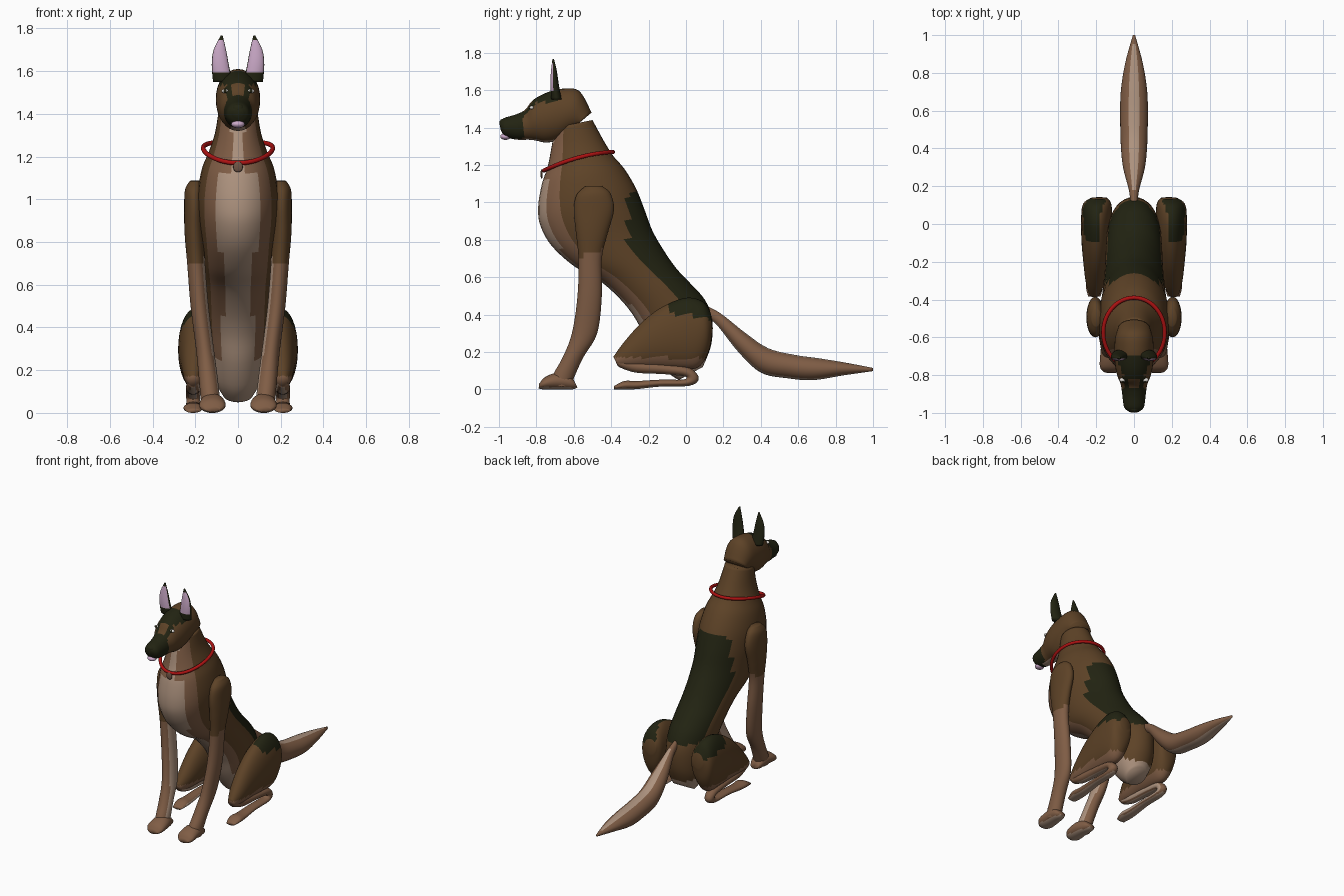
import bpy, bmesh, math
from mathutils import Vector

cube = bpy.data.objects.get("Cube")
if cube:
    bpy.data.objects.remove(cube)


def material(name, rgb):
    m = bpy.data.materials.new(name)
    m.use_nodes = True
    m.diffuse_color = (*rgb, 1)
    m.node_tree.nodes["Principled BSDF"].inputs["Base Color"].default_value = (*rgb, 1)
    return m


MATS = [material("brown_fur", (.11, .055, .02)), material("tan_fur", (.215, .11, .06)),
        material("cream_fur", (.42, .29, .21)), material("black_fur", (.016, .017, .006)),
        material("collar_red", (.42, .006, .006)), material("soft_pink", (.6, .4, .58)),
        material("eye_white", (.75, .72, .68)), material("tag_bronze", (.16, .09, .06))]
BROWN, TAN, CREAM, BLACK, RED, PINK, WHITE, BRONZE = range(8)


def finish(name, bm, rule=None, flat=BROWN):
    """Turn a bmesh into a smooth object coloured by a rule."""
    bmesh.ops.recalc_face_normals(bm, faces=bm.faces)
    mesh = bpy.data.meshes.new(name)
    for f in bm.faces:
        f.smooth = True
        f.material_index = flat
    if rule:
        t_lay, u_lay = bm.faces.layers.float["t"], bm.faces.layers.float["u"]
        for f in bm.faces:
            f.material_index = rule(f[t_lay], f[u_lay], f.calc_center_median(), f.normal)
    bm.to_mesh(mesh)
    bm.free()
    for m in MATS:
        mesh.materials.append(m)
    ob = bpy.data.objects.new(name, mesh)
    bpy.context.collection.objects.link(ob)
    return ob


def spline(pts, steps):
    """Smooth curve through the stations, with its 0..1 position."""
    n = len(pts) - 1
    for k in range(n * steps + 1):
        i = min(k // steps, n - 1)
        s = k / steps - i
        a, b, c, d = (pts[max(0, min(n, i + o))] for o in (-1, 0, 1, 2))
        yield k / (n * steps), [
            .5 * (2 * q + (r - p) * s + (2 * p - 5 * q + 4 * r - e) * s * s
                  + (3 * q - p - 3 * r + e) * s ** 3) for p, q, r, e in zip(a, b, c, d)]


def loft(name, stations, rule, side=1, seg=32, steps=5):
    """Stations: first edge y, z; opposite edge y, z; centre x; half width."""
    bm = bmesh.new()
    t_lay, u_lay = bm.faces.layers.float.new("t"), bm.faces.layers.float.new("u")
    rings = []
    for u, (y1, z1, y2, z2, cx, w) in spline(stations, steps):
        ring = []
        for j in range(seg):
            a = 2 * math.pi * j / seg
            t = (1 - math.cos(a)) / 2
            ring.append(bm.verts.new((side * (cx + w * math.sin(a)),
                                      y1 + (y2 - y1) * t, z1 + (z2 - z1) * t)))
        rings.append((u, ring))
    for (u, r), (v, q) in zip(rings, rings[1:]):
        for j in range(seg):
            k = (j + 1) % seg
            f = bm.faces.new((r[j], r[k], q[k], q[j]))
            f[t_lay] = (1 - math.cos(2 * math.pi * (j + .5) / seg)) / 2
            f[u_lay] = (u + v) / 2
    for u, r in (rings[0], rings[-1]):
        f = bm.faces.new(r)
        f[t_lay], f[u_lay] = .5, u
    return finish(name, bm, rule)


def ball(name, loc, size, flat):
    bm = bmesh.new()
    bmesh.ops.create_uvsphere(bm, u_segments=16, v_segments=10, radius=1)
    bmesh.ops.scale(bm, vec=Vector(size), verts=bm.verts)
    bmesh.ops.translate(bm, vec=Vector(loc), verts=bm.verts)
    return finish(name, bm, flat=flat)


# Torso and neck
def body_rule(t, u, c, n):
    if t > .7 and .5 > c.y > -.31 and c.z < 1.06 and c.z > .42:
        return BLACK
    if c.z < .25 and (t < .6 or c.z < .16):
        return CREAM
    if t < .09 and abs(c.x) < (.1 if .75 < c.z < 1.12 else .03 if c.z > 1.12 else .07):
        return CREAM
    return TAN if t < .2 else BROWN


loft("torso", [
    (-.70, 1.40, -.50, 1.44, 0, .09), (-.72, 1.29, -.44, 1.33, 0, .108),
    (-.74, 1.19, -.39, 1.25, 0, .138), (-.77, 1.10, -.33, 1.18, 0, .17),
    (-.79, .98, -.27, 1.08, 0, .188), (-.78, .88, -.225, .97, 0, .187),
    (-.72, .77, -.18, .85, 0, .175), (-.60, .66, -.12, .745, 0, .165),
    (-.46, .58, -.05, .645, 0, .155), (-.34, .47, .03, .56, 0, .15),
    (-.26, .36, .10, .48, 0, .145), (-.20, .23, .14, .38, 0, .135),
    (-.12, .11, .135, .24, 0, .115), (-.04, .05, .09, .12, 0, .07)], body_rule)


# Head with dark muzzle and brow
def head_rule(t, u, c, n):
    if t < .05 and c.y > -.92:
        return CREAM
    if -.87 < c.y < -.82 and t > .96:
        return BROWN
    if c.y < -.87 or (c.y < -.69 and c.z > 1.535) or (c.y < -.8 and t > .85):
        return BLACK
    return BROWN


loft("head", [
    (-.99, 1.385, -.998, 1.425, 0, .025), (-.965, 1.35, -.975, 1.45, 0, .052),
    (-.90, 1.335, -.91, 1.47, 0, .062), (-.84, 1.335, -.86, 1.495, 0, .07),
    (-.80, 1.33, -.82, 1.545, 0, .086), (-.75, 1.32, -.75, 1.585, 0, .1),
    (-.69, 1.33, -.66, 1.608, 0, .104), (-.64, 1.36, -.57, 1.595, 0, .1),
    (-.60, 1.40, -.505, 1.48, 0, .085)], head_rule)
ball("tongue", (0, -.965, 1.352), (.032, .028, .018), PINK)
ball("nose", (0, -.978, 1.425), (.03, .02, .022), BLACK)


# Tail with pale stripe above and below
def tail_rule(t, u, c, n):
    return CREAM if t < .08 or (t > .975 and .15 < u < .93) else TAN


loft("tail", [
    (.10, .38, .08, .46, 0, .02), (.16, .35, .18, .41, 0, .025),
    (.28, .20, .32, .30, 0, .058), (.40, .09, .44, .22, 0, .07),
    (.54, .06, .58, .185, 0, .073), (.68, .05, .72, .165, 0, .07),
    (.84, .075, .86, .142, 0, .047), (1.0, .098, 1.0, .115, 0, .006)], tail_rule)

for side, label in ((1, "left"), (-1, "right")):
    # Front leg and paw
    def leg_rule(t, u, c, n):
        if c.z > .73 + .3 * (c.y + .5):
            return BROWN
        return CREAM if n.x * side < -.85 else TAN

    loft(label + "_front_leg", [
        (-.54, 1.085, -.45, 1.088, .2, .025), (-.585, 1.04, -.405, 1.05, .205, .043),
        (-.60, .96, -.385, .96, .205, .047), (-.59, .85, -.42, .83, .205, .045),
        (-.575, .7, -.45, .7, .196, .042), (-.58, .5, -.45, .5, .18, .042),
        (-.61, .3, -.475, .3, .155, .042), (-.66, .17, -.55, .17, .14, .044),
        (-.71, .08, -.6, .06, .13, .045), (-.72, .02, -.62, .01, .125, .045)], leg_rule, side)
    loft(label + "_front_paw", [
        (-.788, .005, -.785, .03, .12, .035), (-.76, 0, -.755, .065, .12, .06),
        (-.68, 0, -.69, .09, .12, .058), (-.61, 0, -.63, .08, .125, .045),
        (-.58, .01, -.6, .05, .125, .03)],
        lambda t, u, c, n: CREAM if n.z < -.8 else TAN, side)

    # Haunch with dark saddle patch
    def haunch_rule(t, u, c, n):
        if c.y > -.1 and c.z > .405 - .25 * max(0, c.y) and n.x * side > -.5:
            return BLACK
        return TAN if c.z < .17 else BROWN

    loft(label + "_haunch", [
        (-.365, .125, -.388, .175, .21, .025), (-.29, .115, -.33, .255, .205, .05),
        (-.18, .115, -.23, .365, .2, .068), (-.06, .11, -.12, .445, .198, .08),
        (.06, .115, .0, .49, .198, .082), (.12, .2, .09, .47, .195, .075),
        (.142, .31, .132, .41, .185, .045)], haunch_rule, side)
    # Folded shank, hock and foot
    loft(label + "_hind_foot", [
        (-.36, .12, -.37, .17, .21, .025), (-.27, .09, -.25, .15, .21, .034),
        (-.12, .082, -.1, .135, .21, .034), (-.01, .07, .02, .115, .21, .034),
        (.0, .058, .068, .06, .21, .032), (-.03, .052, .02, .02, .21, .033),
        (-.14, .052, -.14, .015, .21, .034), (-.26, .045, -.26, .002, .21, .04),
        (-.33, .045, -.33, 0, .21, .045), (-.385, .018, -.385, 0, .21, .032)],
        lambda t, u, c, n: CREAM if n.x * side < -.8 or n.z < -.85 else TAN, side)

    # Ear with pink lining
    loft(label + "_ear", [
        (-.72, 1.55, -.665, 1.55, .072, .045), (-.725, 1.63, -.68, 1.63, .083, .04),
        (-.722, 1.70, -.69, 1.70, .085, .029), (-.714, 1.768, -.706, 1.768, .076, .004)],
        lambda t, u, c, n: PINK if t < .27 and .2 < u < .85 else BLACK, side)
    # Eye
    ball(label + "_eye", (side * .06, -.825, 1.507), (.017, .012, .01), WHITE)
    ball(label + "_pupil", (side * .06, -.832, 1.507), (.008, .008, .009), BLACK)

# Collar
curve = bpy.data.curves.new("collar", "CURVE")
curve.dimensions = "3D"
curve.bevel_depth = .011
curve.bevel_resolution = 3
ring = curve.splines.new("POLY")
count = 48
ring.points.add(count - 1)
ring.use_cyclic_u = True
for i, p in enumerate(ring.points):
    a = 2 * math.pi * i / count
    c = math.cos(a)
    p.co = (.163 * math.sin(a), -.575 + .185 * c, 1.24 + .05 * c - .02 * c * c, 1)
curve.materials.append(MATS[RED])
collar = bpy.data.objects.new("collar", curve)
bpy.context.collection.objects.link(collar)

# Tag hanging from the collar
ball("collar_tag", (0, -.772, 1.152), (.023, .006, .025), BRONZE)
